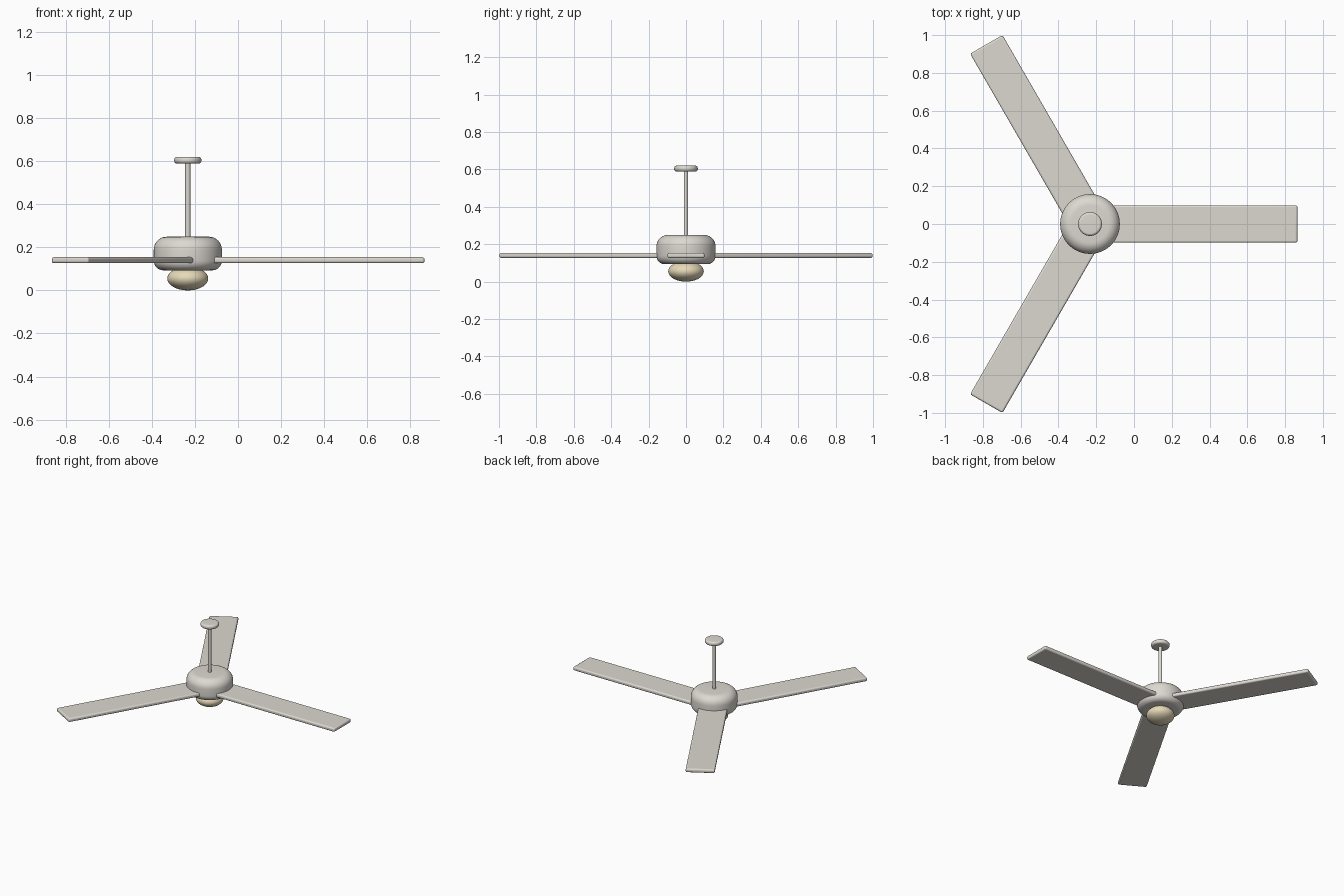
import bpy, math

if "Cube" in bpy.data.objects:
    bpy.data.objects.remove(bpy.data.objects["Cube"])

CX = -0.233      # fan axis; the three-blade layout is centred on its bounding box
SEG = 64


def material(name, rgb):
    m = bpy.data.materials.new(name)
    m.diffuse_color = (*rgb, 1)
    m.use_nodes = True
    m.node_tree.nodes["Principled BSDF"].inputs["Base Color"].default_value = m.diffuse_color
    return m


enamel = material("warm_white", (0.72, 0.69, 0.64))
glass = material("cream_glass", (0.80, 0.70, 0.48))


def finish(ob, name, mat):
    ob.name = name
    ob.data.materials.append(mat)
    bpy.ops.object.select_all(action='DESELECT')
    ob.select_set(True)
    bpy.context.view_layer.objects.active = ob
    bpy.ops.object.shade_smooth_by_angle(angle=math.radians(40))


def fillet(r, z, rad, a0, a1, n=8):
    """Quarter-round of profile points (radius, height)."""
    return [(r + rad * math.cos(math.radians(a0 + (a1 - a0) * i / n)),
             z + rad * math.sin(math.radians(a0 + (a1 - a0) * i / n)))
            for i in range(n + 1)]


def lathe(name, profile, mat):
    """Revolve a bottom-to-top profile around the fan axis, with capped ends."""
    verts = [(CX + r * math.cos(2 * math.pi * s / SEG), r * math.sin(2 * math.pi * s / SEG), z)
             for r, z in profile for s in range(SEG)]
    faces = [(i * SEG + s, i * SEG + (s + 1) % SEG,
              (i + 1) * SEG + (s + 1) % SEG, (i + 1) * SEG + s)
             for i in range(len(profile) - 1) for s in range(SEG)]
    faces.append(tuple(reversed(range(SEG))))
    faces.append(tuple(range((len(profile) - 1) * SEG, len(profile) * SEG)))
    me = bpy.data.meshes.new(name)
    me.from_pydata(verts, [], faces)
    ob = bpy.data.objects.new(name, me)
    bpy.context.collection.objects.link(ob)
    finish(ob, name, mat)


# Motor housing with generously rounded rims
lathe("motor_housing",
      fillet(0.113, 0.138, 0.045, -90, 0) + fillet(0.098, 0.189, 0.06, 0, 90), enamel)

# Ceiling canopy
lathe("ceiling_canopy",
      fillet(0.049, 0.602, 0.014, -90, 0) + fillet(0.049, 0.606, 0.014, 0, 90), enamel)

# Down rod
lathe("down_rod", [(0.012, 0.235), (0.012, 0.60)], enamel)

# Flattened glass lamp under the motor
bpy.ops.mesh.primitive_uv_sphere_add(segments=SEG, ring_count=32, radius=1, location=(CX, 0, 0.055))
lamp = bpy.context.object
lamp.scale = (0.095, 0.095, 0.055)
bpy.ops.object.transform_apply(location=False, rotation=False, scale=True)
finish(lamp, "lamp_globe", glass)

# Three flat blades with soft edges
R0, R1, WIDTH, THICK = 0.09, 1.098, 0.198, 0.028
for i in range(3):
    a = i * 2 * math.pi / 3
    mid = (R0 + R1) / 2
    bpy.ops.mesh.primitive_cube_add(
        size=1, location=(CX + mid * math.cos(a), mid * math.sin(a), 0.14), rotation=(0, 0, a))
    blade = bpy.context.object
    blade.scale = (R1 - R0, WIDTH, THICK)
    bpy.ops.object.transform_apply(location=False, rotation=False, scale=True)
    bev = blade.modifiers.new("soft_edges", 'BEVEL')
    bev.width = 0.01
    bev.segments = 4
    finish(blade, f"blade_{i + 1}", enamel)
